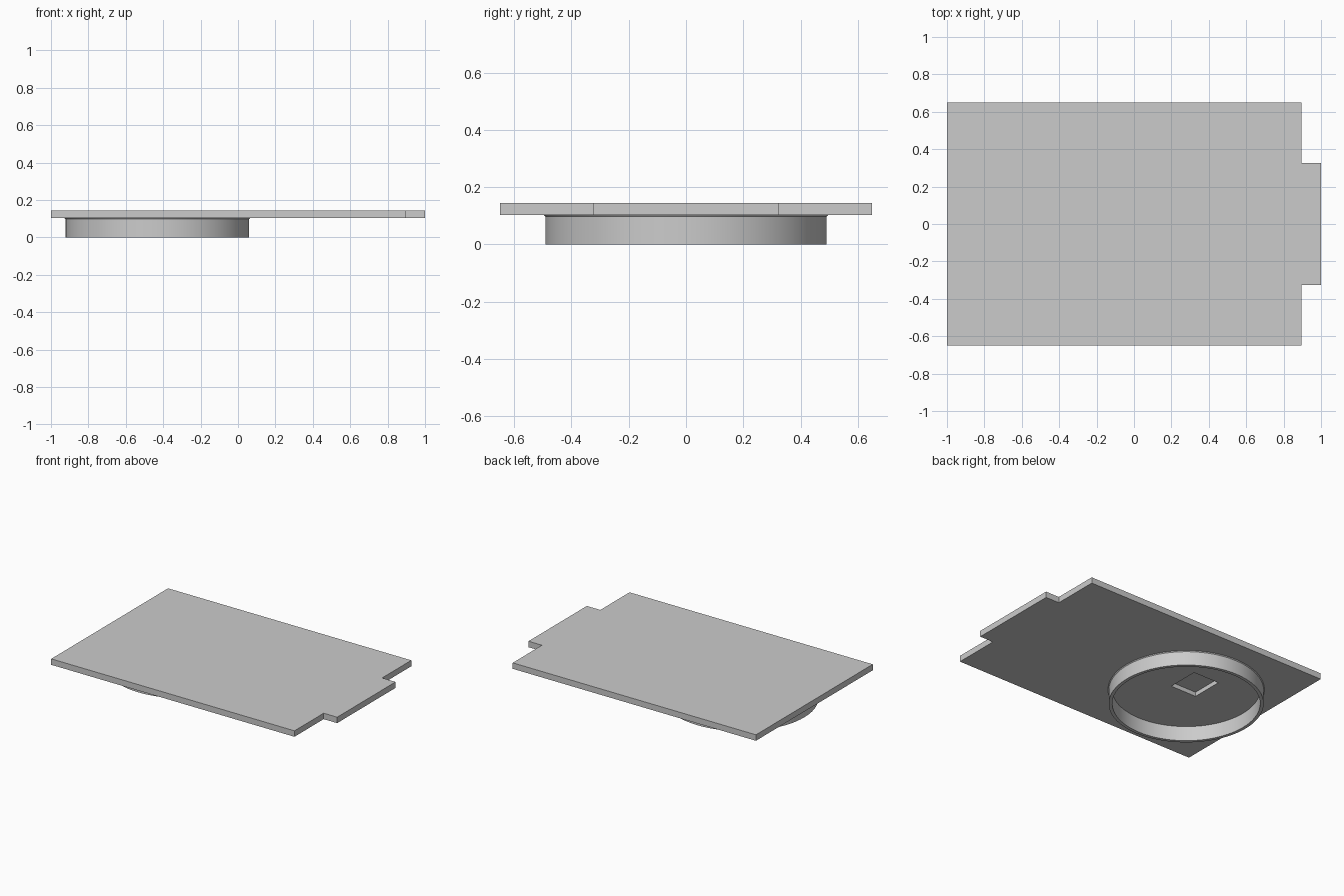
import bpy, bmesh, math
from mathutils import Matrix, Vector

cube = bpy.data.objects.get("Cube")
if cube:
    bpy.data.objects.remove(cube, do_unlink=True)

BASE, TOP = 0.103, 0.145
RING_X, RING_R, WALL = -0.432, 0.491, 0.022

grey = bpy.data.materials.new("plain_grey")
grey.use_nodes = True
colour = (0.6, 0.6, 0.6, 1)
grey.diffuse_color = colour
grey.node_tree.nodes["Principled BSDF"].inputs["Base Color"].default_value = colour


def add_object(name, bm):
    bmesh.ops.recalc_face_normals(bm, faces=bm.faces)
    mesh = bpy.data.meshes.new(name)
    bm.to_mesh(mesh)
    bm.free()
    mesh.materials.append(grey)
    obj = bpy.data.objects.new(name, mesh)
    bpy.context.collection.objects.link(obj)
    return obj


# Flat plate with a narrower tab at its +x end
half = [(-1, 0.65), (0.895, 0.65), (0.895, 0.325), (1, 0.325)]
outline = half + [(x, -y) for x, y in reversed(half)]
bm = bmesh.new()
face = bm.faces.new([bm.verts.new((x, y, BASE)) for x, y in outline])
geom = bmesh.ops.extrude_face_region(bm, geom=[face])["geom"]
bmesh.ops.translate(bm, vec=(0, 0, TOP - BASE),
                    verts=[g for g in geom if isinstance(g, bmesh.types.BMVert)])
plate = add_object("plate", bm)

# Shallow square pocket cut into the underside
bm = bmesh.new()
bmesh.ops.create_cube(bm, size=1, matrix=Matrix.Translation((RING_X, 0.085, BASE))
                      @ Matrix.Diagonal((0.2, 0.225, 0.06, 1)))
cutter = add_object("pocket_cutter", bm)
cutter.hide_render = True
cut = plate.modifiers.new("pocket", "BOOLEAN")
cut.operation = "DIFFERENCE"
cut.solver = "EXACT"
cut.object = cutter
bpy.context.view_layer.objects.active = plate
bpy.ops.object.modifier_apply(modifier=cut.name)
bpy.data.objects.remove(cutter, do_unlink=True)

# Thin round collar below the plate, with a tiny flare where it joins
profile = [(RING_R - WALL, BASE), (RING_R - WALL, 0), (RING_R, 0),
           (RING_R, BASE - 0.006), (RING_R + 0.005, BASE)]
bm = bmesh.new()
verts = [bm.verts.new((RING_X + r, 0, z)) for r, z in profile]
edges = [bm.edges.new(pair) for pair in zip(verts, verts[1:])]
bmesh.ops.spin(bm, geom=verts + edges, cent=Vector((RING_X, 0, 0)), axis=(0, 0, 1),
               angle=math.tau, steps=96, use_merge=True)
bmesh.ops.remove_doubles(bm, verts=bm.verts, dist=0.0005)
ring = add_object("collar_ring", bm)
bpy.ops.object.select_all(action="DESELECT")
ring.select_set(True)
bpy.context.view_layer.objects.active = ring
bpy.ops.object.shade_smooth_by_angle(angle=math.radians(30))
